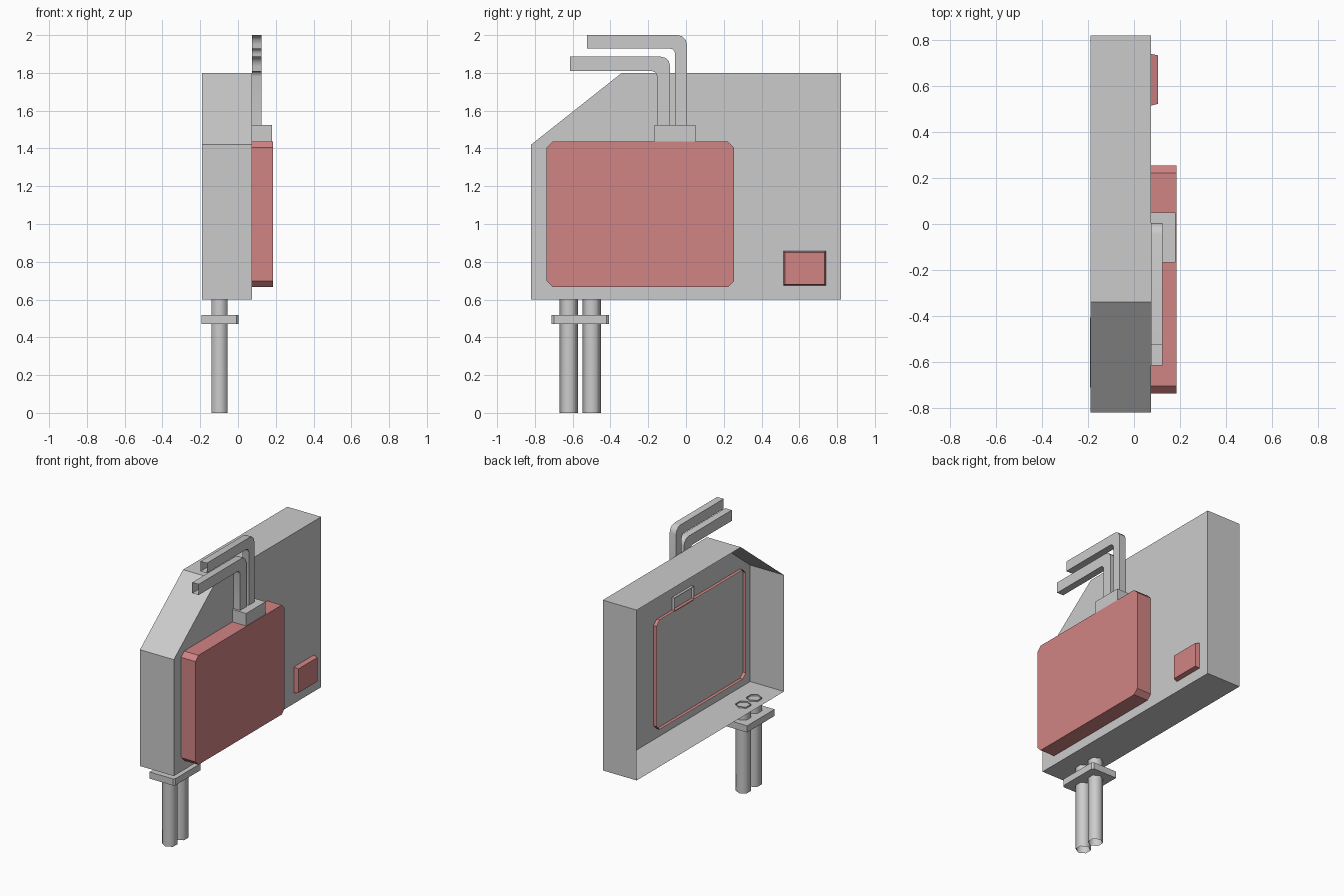
import bpy
from math import sin, cos, pi

if "Cube" in bpy.data.objects:
    bpy.data.objects.remove(bpy.data.objects["Cube"])

pink = bpy.data.materials.new("pink_panel")
pink.diffuse_color = (0.64, 0.23, 0.23, 1)
pink.use_nodes = True
pink.node_tree.nodes["Principled BSDF"].inputs["Base Color"].default_value = pink.diffuse_color


def make(name, verts, faces, mat=None):
    mesh = bpy.data.meshes.new(name)
    mesh.from_pydata(verts, [], faces)
    mesh.update()
    ob = bpy.data.objects.new(name, mesh)
    bpy.context.collection.objects.link(ob)
    if mat:
        mesh.materials.append(mat)
    return ob


def prism(name, pts, lo, hi, axis="x", start=False, end=True, top=None, mat=None):
    """Extrude a counter-clockwise profile along x (y,z points) or z (x,y points)."""
    place = (lambda p, h: (h, *p)) if axis == "x" else (lambda p, h: (*p, h))
    n = len(pts)
    verts = [place(p, lo) for p in pts] + [place(p, hi) for p in (top or pts)]
    faces = [(i, (i + 1) % n, n + (i + 1) % n, n + i) for i in range(n)]
    if end:
        faces.append(tuple(range(n, 2 * n)))
    if start:
        faces.append(tuple(reversed(range(n))))
    return make(name, verts, faces, mat)


def rect(a0, a1, b0, b1, c=0):
    """Rectangle profile, with corners cut by c if given."""
    if not c:
        return [(a0, b0), (a1, b0), (a1, b1), (a0, b1)]
    return [(a0 + c, b0), (a1 - c, b0), (a1, b0 + c), (a1, b1 - c),
            (a1 - c, b1), (a0 + c, b1), (a0, b1 - c), (a0, b0 + c)]


def conduit(name, y_in, y_out, z_bot, z_top, y_end):
    """Open-ended rectangular tube rising from the clip and bending to -y."""
    def line(y, z, r, steps=3):
        arc = [(y - r + r * cos(t), z - r + r * sin(t))
               for t in (pi / 2 * i / steps for i in range(steps + 1))]
        return [(y, 1.52)] + arc + [(y_end, z)]
    verts, faces = [], []
    for o, i in zip(line(y_out, z_top, 0.05), line(y_in, z_bot, 0.03)):
        verts += [(0.074, *o), (0.124, *o), (0.124, *i), (0.074, *i)]
    for s in range(0, len(verts) - 4, 4):
        for k in range(4):
            j = (k + 1) % 4
            faces.append((s + k, s + 4 + k, s + 4 + j, s + j))
    ob = make(name, verts, faces)
    bpy.ops.object.select_all(action="DESELECT")
    ob.select_set(True)
    bpy.context.view_layer.objects.active = ob
    bpy.ops.object.shade_smooth_by_angle(angle=0.7)


# Main housing: thin shell, open at the back, one sloped corner
prism("housing", [(-0.82, 0.6), (0.82, 0.6), (0.82, 1.8), (-0.34, 1.8), (-0.82, 1.42)],
      -0.19, 0.074)

# Raised cover and small button on the front plate
prism("cover", rect(-0.738, 0.254, 0.666, 1.437, 0.032), 0.05, 0.186, mat=pink)
prism("button", rect(0.514, 0.741, 0.673, 0.859), 0.07, 0.105,
      top=rect(0.523, 0.734, 0.681, 0.85), mat=pink)

# Clip holding the two bent conduits
prism("conduit_clip", rect(-0.168, 0.05, 1.43, 1.525), 0.055, 0.181)
conduit("upper_conduit", -0.057, 0.005, 1.929, 2.0, -0.524)
conduit("lower_conduit", -0.153, -0.084, 1.81, 1.886, -0.615)

# Two six-sided pipes below, joined by a bracket
for i, y in enumerate((-0.62, -0.499)):
    hexagon = [(-0.097 + 0.049 * sin(-a), y + 0.049 * cos(a))
               for a in (pi / 3 * k for k in range(6))]
    pipe = prism(f"pipe_{i + 1}", hexagon, 0, 0.61, axis="z", end=False)
    pipe.data.polygons.foreach_set("use_smooth", [True] * 6)
prism("pipe_bracket", [(-0.192, -0.712), (-0.008, -0.712), (0.003, -0.699),
                       (0.003, -0.42), (-0.008, -0.407), (-0.192, -0.407)],
      0.47, 0.517, axis="z", start=True)
